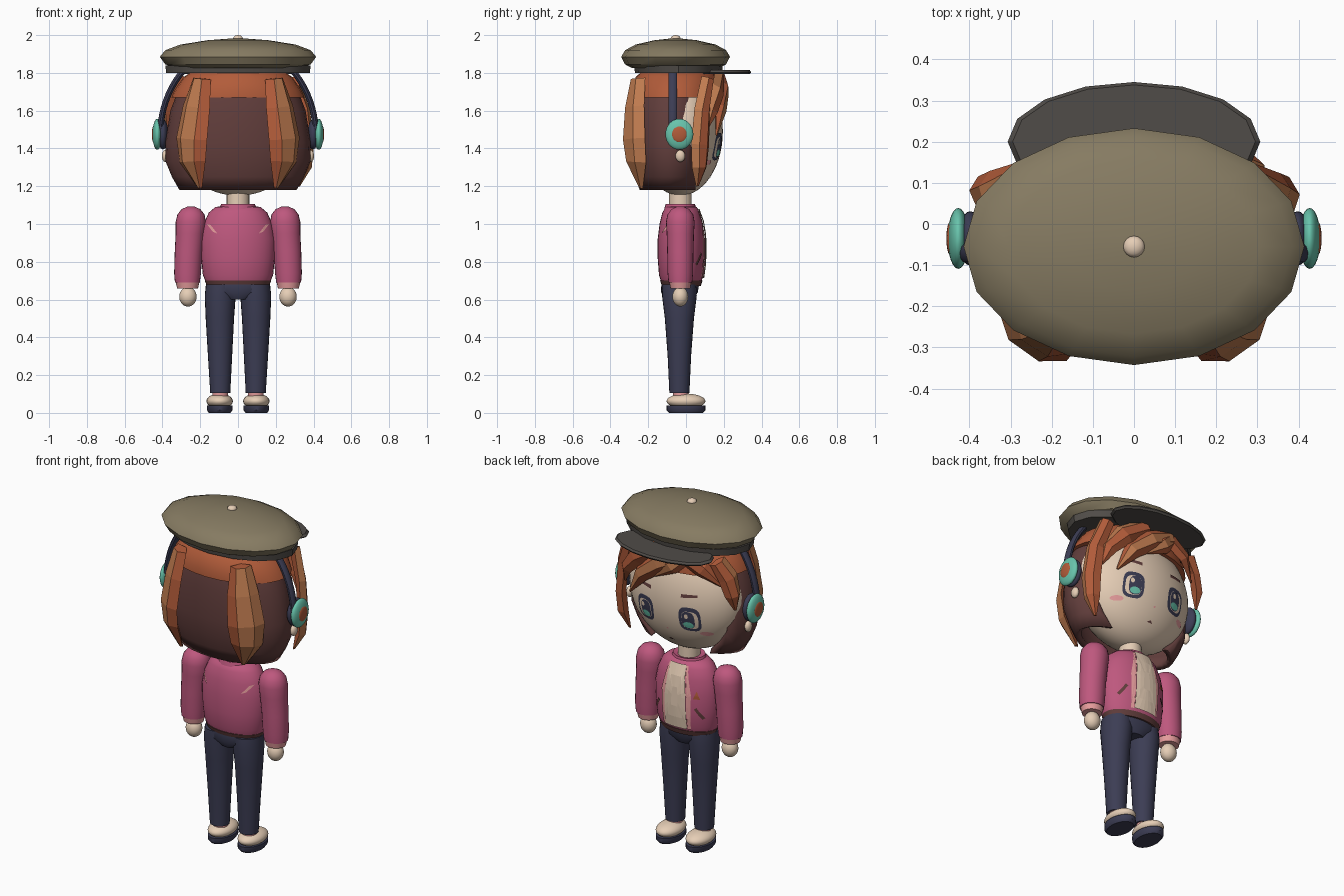
import bpy, bmesh, math
from mathutils import Vector
from mathutils.bvhtree import BVHTree

if "Cube" in bpy.data.objects:
    bpy.data.objects.remove(bpy.data.objects["Cube"])


def material(name, rgb):
    lin = [((c / 255 + 0.055) / 1.055) ** 2.4 for c in rgb] + [1]
    m = bpy.data.materials.new(name)
    m.use_nodes = True
    m.diffuse_color = lin
    b = next(n for n in m.node_tree.nodes if n.type == 'BSDF_PRINCIPLED')
    b.inputs["Base Color"].default_value = lin
    b.inputs["Roughness"].default_value = 0.8
    return m


OLIVE = material("olive", (134, 123, 98))
GREY = material("dark_grey", (80, 76, 72))
COPPER = material("copper_hair", (178, 92, 58))
LIGHT = material("light_hair", (192, 124, 80))
BROWN = material("dark_brown", (98, 62, 60))
SKIN = material("cream", (230, 206, 182))
PINK = material("jacket_pink", (190, 88, 126))
PALE = material("pale_pink", (232, 158, 158))
NAVY = material("navy", (60, 61, 84))
TEAL = material("teal", (104, 196, 172))


def finish(name, bm, *mats, smooth=40):
    bmesh.ops.recalc_face_normals(bm, faces=bm.faces)
    me = bpy.data.meshes.new(name)
    bm.to_mesh(me)
    bm.free()
    for m in mats:
        me.materials.append(m)
    ob = bpy.data.objects.new(name, me)
    bpy.context.collection.objects.link(ob)
    if smooth:
        bpy.ops.object.select_all(action='DESELECT')
        ob.select_set(True)
        bpy.context.view_layer.objects.active = ob
        bpy.ops.object.shade_smooth_by_angle(angle=math.radians(smooth))
    return ob


def skin_rings(bm, rings, caps=True):
    n = len(rings[0])
    for a, b in zip(rings, rings[1:]):
        for i in range(n):
            bm.faces.new((a[i], a[(i + 1) % n], b[(i + 1) % n], b[i]))
    if caps:
        bm.faces.new(rings[0])
        bm.faces.new(rings[-1])


def loft_bm(rings, n, caps=True):
    """Elliptic rings given as (x, y, z, rx, ry)."""
    bm = bmesh.new()
    skin_rings(bm, [[bm.verts.new((x + rx * math.cos(math.tau * i / n), y + ry * math.sin(math.tau * i / n), z))
                     for i in range(n)] for x, y, z, rx, ry in rings], caps)
    return bm


def loft(name, rings, mat, n=24, smooth=40):
    return finish(name, loft_bm(rings, n), mat, smooth=smooth)


def ball(name, c, r, mat, u=24, v=14):
    bm = bmesh.new()
    bmesh.ops.create_uvsphere(bm, u_segments=u, v_segments=v, radius=1)
    for p in bm.verts:
        p.co = [c[k] + p.co[k] * r[k] for k in range(3)]
    return finish(name, bm, mat, smooth=60)


def tree(ob):
    return BVHTree.FromPolygons([v.co for v in ob.data.vertices], [p.vertices for p in ob.data.polygons])


def decal(name, target, outline, mat, off, side=1):
    """Thin patch of an (x, z) outline laid on the target from the +y or -y side."""
    bm = bmesh.new()
    pts = []
    for a, b in zip(outline, outline[1:] + outline[:1]):
        steps = 1 if len(outline) > 8 else 5
        pts += [Vector(a).lerp(Vector(b), k / steps) for k in range(steps)]
    mid = sum(pts, Vector((0, 0))) / len(pts)

    def put(p):
        loc, nor, _, _ = target.ray_cast(Vector((p.x, side, p.y)), Vector((0, -side, 0)))
        return bm.verts.new(loc + Vector((0, side * off, 0)))
    rings = [[put(mid.lerp(p, f)) for p in pts] for f in (0.3, 0.65, 1)]
    skin_rings(bm, rings, False)
    bm.faces.new(rings[0])
    ob = finish(name, bm, mat, smooth=0)
    if sum(p.normal.y for p in ob.data.polygons) * side < 0:
        ob.data.flip_normals()
    return ob


def oval(cx, cz, rx, rz, power=2, n=24):
    f = lambda c: math.copysign(abs(c) ** (2 / power), c)
    return [(cx + rx * f(math.cos(math.tau * i / n)), cz + rz * f(math.sin(math.tau * i / n))) for i in range(n)]


def strand(name, path, depth=0.035, light=(1,)):
    """Faceted hair lock along (x, y, z, half width); listed facets are light."""
    bm = bmesh.new()
    P = [Vector(p[:3]) for p in path]
    rings = []
    for i, p in enumerate(P):
        t = (P[min(i + 1, len(P) - 1)] - P[max(i - 1, 0)]).normalized()
        out = Vector((p.x, (p.y + 0.06) * 1.6, 0)).normalized()
        s = t.cross(out).normalized()
        w = path[i][3]
        d = depth * min(1, w / 0.04)
        rings.append([bm.verts.new(q) for q in (p - s * w, p - s * w * .45 + out * d, p + s * w * .45 + out * d,
                                                p + s * w, p - out * d * .6)])
    skin_rings(bm, rings)
    bm.faces.ensure_lookup_table()
    for i in range(5 * (len(P) - 1)):
        bm.faces[i].material_index = int(i % 5 in light)
    return finish(name, bm, COPPER, LIGHT, smooth=0)


# Beret, band, peak and button
HY = -0.055
loft("beret_crown", [(0, HY, z, r, r * .695) for z, r in ((1.825, .33), (1.845, .385), (1.885, .414), (1.92, .385),
     (1.95, .305), (1.973, .16), (1.982, .04))], OLIVE, 16, 35)
loft("beret_band", [(0, -.04, 1.80, .38, .23), (0, -.04, 1.84, .385, .235)], GREY, 16, 30)
loft("beret_peak", [(0, .2, 1.793, .295, .138), (0, .2, 1.803, .307, .145), (0, .2, 1.814, .295, .138)], GREY, 16, 30)
ball("beret_button", (0, HY, 1.983), (.026, .026, .017), SKIN, 16, 8)

# Head and neck
face = ball("head", (0, -.03, 1.49), (.355, .225, .34), SKIN, 48, 28)
loft("neck", [(0, -.03, 1.06, .06, .06), (0, -.03, 1.2, .06, .06)], SKIN)

# Dark back hair, open in front
bm = loft_bm([(0, -.08, z, rx, ry) for z, rx, ry in ((1.18, .31, .165), (1.25, .35, .19), (1.33, .383, .21),
             (1.43, .385, .22), (1.6, .358, .215), (1.70, .32, .2), (1.77, .28, .18))], 28, False)
bmesh.ops.bisect_plane(bm, geom=bm.verts[:] + bm.edges[:] + bm.faces[:], plane_co=(0, .05, 1.4),
                       plane_no=(0, 1, 0), clear_outer=True)
back = finish("back_hair", bm, BROWN)
if min(back.data.polygons, key=lambda p: p.center.y).normal.y > 0:
    back.data.flip_normals()
mod = back.modifiers.new("thickness", 'SOLIDIFY')
mod.thickness, mod.offset = .035, -1

# Copper cap of hair
loft("hair_cap", [(0, -.055, 1.67, .352, .238), (0, -.055, 1.71, .335, .236), (0, -.05, 1.78, .285, .215),
                  (0, -.05, 1.81, .24, .18)], COPPER, 28)

# Hair locks
for s, side in ((1, "left"), (-1, "right")):
    strand("back_lock_" + side, [(s * .19, -.245, 1.77, .055), (s * .22, -.268, 1.62, .085), (s * .245, -.275, 1.45, .1),
           (s * .24, -.262, 1.33, .085), (s * .2, -.235, 1.19, .012)], .04, (1, 2) if s < 0 else (0, 1))
strand("side_lock_left", [(.28, .11, 1.77, .04), (.34, .085, 1.6, .05), (.36, .075, 1.42, .055),
                          (.35, .07, 1.3, .045), (.32, .06, 1.2, .008)], .035, (2,))
strand("side_lock_right", [(-.28, .11, 1.77, .045), (-.335, .09, 1.68, .055), (-.36, .08, 1.58, .045),
                           (-.37, .07, 1.49, .008)], .035, (0,))
strand("fringe_main", [(-.1, .165, 1.78, .05), (.04, .19, 1.71, .06), (.16, .175, 1.61, .05), (.25, .16, 1.47, .006)])
strand("fringe_short", [(-.1, .165, 1.77, .05), (-.04, .19, 1.71, .05), (.07, .19, 1.62, .006)], .03)
strand("fringe_outer", [(.06, .165, 1.79, .05), (.2, .16, 1.7, .06), (.28, .13, 1.6, .045), (.315, .11, 1.5, .006)], .035, (2,))
strand("fringe_right", [(-.1, .165, 1.78, .05), (-.21, .15, 1.72, .05), (-.31, .1, 1.62, .006)], .03, ())

# Face details
F = tree(face)
for s, side in ((1, "left"), (-1, "right")):
    x, z = s * .142, 1.41
    decal("eye_rim_" + side, F, oval(x, z, .06, .073, 3.2), NAVY, .003)
    decal("eye_white_" + side, F, oval(x + s * .002, z - .004, .046, .054, 3), SKIN, .005)
    decal("iris_" + side, F, oval(x - s * .006, z - .004, .036, .052, 2.6), NAVY, .007)
    decal("iris_glow_" + side, F, oval(x - s * .006, z - .033, .029, .019), TEAL, .009)
    decal("eye_glint_" + side, F, oval(x + .014, z + .02, .011, .014), SKIN, .0095)
    decal("eyebrow_" + side, F, [(x - s * .045, 1.535), (x + s * .045, 1.545), (x + s * .045, 1.56), (x - s * .045, 1.555)],
          BROWN, .004)
    decal("blush_" + side, F, oval(s * .215, 1.325, .032, .014), PALE, .004)
decal("mouth", F, [(-.018, 1.245), (.018, 1.245), (0, 1.258)], BROWN, .004)
decal("nose", F, oval(0, 1.325, .006, .006), PALE, .004)

# Headphones and ear lobes
for s, side in ((1, "left"), (-1, "right")):
    bm = bmesh.new()
    rings = []
    for k in range(11):
        a = math.radians(4 + k * 4.6)
        c, d = Vector((s * .412 * math.cos(a), -.07, 1.47 + .48 * math.sin(a))), Vector((s * math.cos(a), 0, math.sin(a)))
        rings.append([bm.verts.new(c + d * .016 * math.cos(b) + Vector((0, .024 * math.sin(b), 0)))
                      for b in [math.tau * j / 10 for j in range(10)]])
    skin_rings(bm, rings)
    finish("headphone_arm_" + side, bm, NAVY)
    for part, x, t, ry, rz, mat in (("pad", .398, .03, .066, .08, NAVY), ("cup", .427, .026, .074, .082, TEAL),
                                    ("centre", .447, .009, .04, .043, COPPER)):
        ball("headphone_%s_%s" % (part, side), (s * x, -.035, 1.475), (t, ry, rz), mat)
    ball("ear_lobe_" + side, (s * .385, -.03, 1.36), (.018, .026, .032), SKIN, 14, 8)

# Jacket body, collar and waistband
torso = loft("jacket_body", [(0, -.025, z, rx, ry) for z, rx, ry in ((.69, .17, .105), (.73, .186, .118), (.82, .195, .125),
             (.92, .198, .125), (1.0, .182, .115), (1.06, .155, .1), (1.09, .12, .082), (1.095, .075, .068))], PINK, 32, 60)
loft("waistband", [(0, -.025, .672, .165, .103), (0, -.025, .702, .177, .113)], BROWN, 32)
loft("collar", [(0, -.03, 1.08, .1, .085), (0, -.03, 1.105, .09, .078), (0, -.03, 1.1, .07, .065)], PINK)
T = tree(torso)
decal("shirt", T, [(-.07, .715), (.07, .715), (.068, .9), (.05, 1.08), (-.05, 1.08), (-.068, .9)], SKIN, .009)
for s, side in ((1, "left"), (-1, "right")):
    decal("lapel_" + side, T, [(s * .07, .715), (s * .088, .715), (s * .095, .92), (s * .06, 1.075),
                               (s * .05, 1.075), (s * .068, .9)], PALE, .006)
    decal("pocket_" + side, T, [(s * .11, .84), (s * .122, .85), (s * .16, .79), (s * .148, .78)], BROWN, .006)
    decal("back_mark_" + side, T, [(s * .165, 1.0), (s * .145, .995), (s * .11, .95), (s * .135, .96)], PALE, .006, -1)
decal("badge", T, [(-.14, .90), (-.105, .90), (-.122, .945)], COPPER, .006)

# Limbs, mirrored left and right
for s, side in ((1, "left"), (-1, "right")):
    loft("sleeve_" + side, [(s * x, -.03, z, r, r * .95) for x, z, r in ((.268, .69, .066), (.267, .74, .071),
         (.262, .85, .073), (.254, .95, .076), (.25, 1.01, .08), (.249, 1.05, .072), (.249, 1.078, .05), (.249, 1.092, .02))],
         PINK, 24, 60)
    loft("cuff_" + side, [(s * .267, -.03, .658, .055, .052), (s * .267, -.03, .698, .064, .06)], PALE)
    ball("hand_" + side, (s * .265, -.03, .615), (.046, .042, .052), SKIN)
    loft("trouser_leg_" + side, [(s * .094, -.035, .105, .053, .053), (s * .095, -.035, .3, .064, .062),
         (s * .096, -.035, .5, .075, .077), (s * .094, -.035, .62, .082, .092), (s * .09, -.035, .68, .08, .09)], NAVY)
    loft("sock_" + side, [(s * .094, -.025, .07, .042, .042), (s * .094, -.03, .125, .042, .042)], PALE)
    ball("shoe_" + side, (s * .097, 0, .062), (.07, .103, .04), SKIN)
    loft("sole_" + side, [(s * .097, 0, 0, .058, .09), (s * .097, 0, .015, .068, .103), (s * .097, 0, .038, .068, .103)], NAVY)
loft("hips", [(0, -.035, .6, .07, .075), (0, -.035, .64, .168, .098), (0, -.03, .685, .165, .1)], NAVY, 32)
